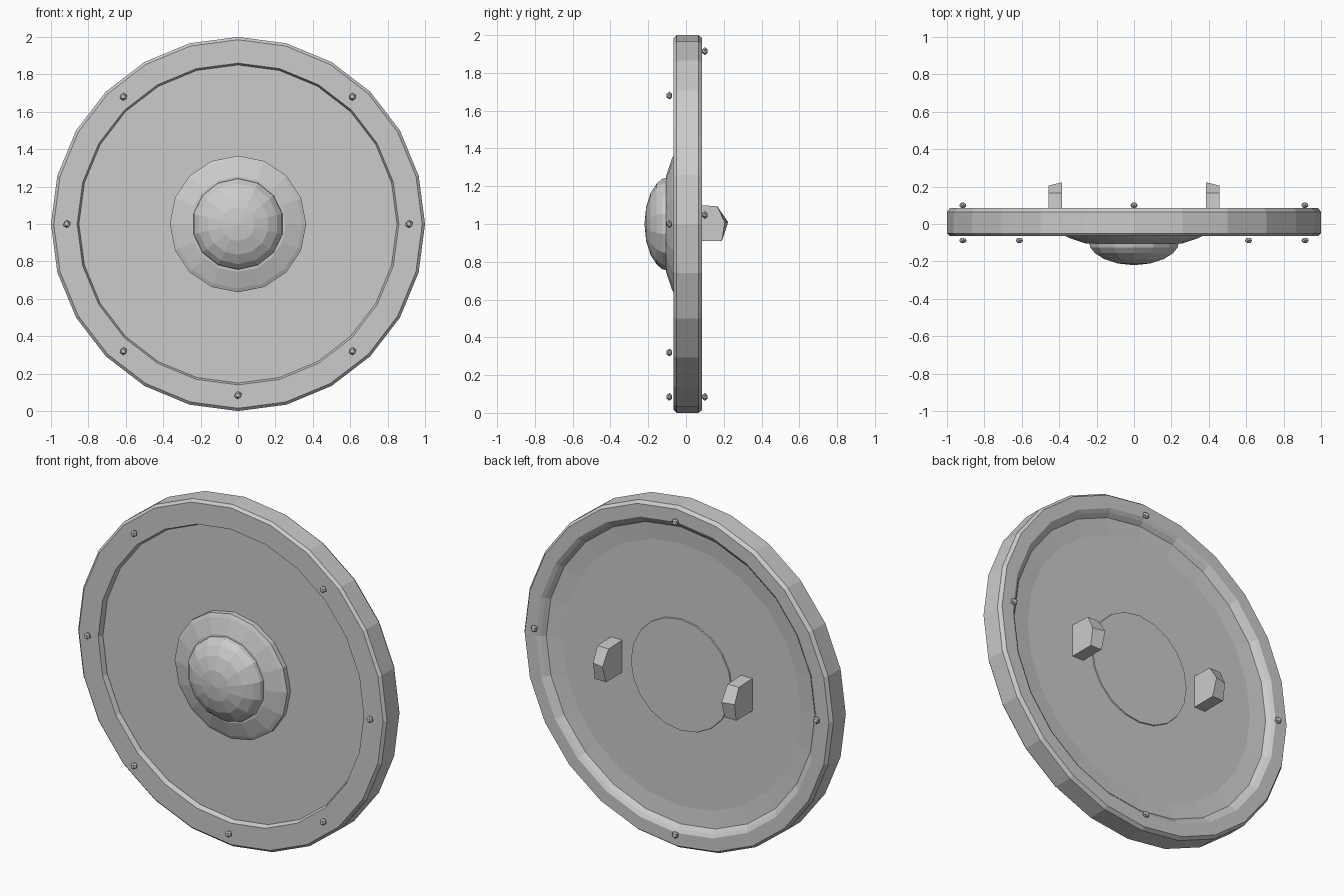
import bpy, bmesh, math
from mathutils import Vector

default = bpy.data.objects.get("Cube")
if default:
    bpy.data.objects.remove(default, do_unlink=True)


def make_object(name, bm, location=(0, 0, 0)):
    bmesh.ops.recalc_face_normals(bm, faces=bm.faces[:])
    mesh = bpy.data.meshes.new(name)
    bm.to_mesh(mesh)
    bm.free()
    obj = bpy.data.objects.new(name, mesh)
    obj.location = location
    bpy.context.collection.objects.link(obj)
    return obj


def lathe(name, profile, segments, closed=False):
    """Turn (radius, y) points about the shield's front-to-back axis."""
    bm = bmesh.new()
    verts = [bm.verts.new((0, y, r)) for r, y in profile]
    edges = [bm.edges.new(pair) for pair in zip(verts, verts[1:])]
    if closed:
        edges.append(bm.edges.new((verts[-1], verts[0])))
    bmesh.ops.spin(bm, geom=verts + edges, cent=(0, 0, 0), axis=(0, 1, 0),
                   angle=math.tau, steps=segments, use_duplicate=False)
    bmesh.ops.remove_doubles(bm, verts=bm.verts[:], dist=0.0005)
    return make_object(name, bm, (0, 0, 1))


# Rim: bevelled outer band, stepped inwards at the back
lathe("rim", [
    (0.86, -0.065), (0.985, -0.065), (1.0, -0.05), (1.0, 0.065),
    (0.985, 0.085), (0.91, 0.085), (0.89, 0.072), (0.865, 0.045),
    (0.85, 0.03), (0.85, -0.04),
], 24, closed=True)

# Panel: flat face, with a shallow sloping border behind
lathe("panel", [
    (0, -0.035), (0.87, -0.035), (0.87, 0.05), (0.77, 0.04), (0, 0.04),
], 24)

# Boss: flange, dome and back plate
lathe("boss_flange", [
    (0, -0.03), (0.365, -0.03), (0.365, -0.065), (0.345, -0.075),
    (0.255, -0.105), (0, -0.105),
], 16)
lathe("boss_dome", [
    (0, -0.1), (0.245, -0.1), (0.24, -0.125), (0.215, -0.155),
    (0.165, -0.187), (0.09, -0.211), (0, -0.22),
], 14)
lathe("boss_back_plate", [(0, 0.03), (0.33, 0.03), (0.325, 0.046), (0, 0.046)], 20)


# Grips: short five-sided strap ends, mirrored left and right
def grip(name, side):
    outline = [(0.035, 0.10), (0.165, 0.095), (0.215, 0.01), (0.19, -0.09), (0.035, -0.09)]
    bm = bmesh.new()
    inner = [bm.verts.new((side * 0.385, y, z)) for y, z in outline]
    outer = [bm.verts.new((side * 0.458, y, z)) for y, z in outline]
    inner[2].co.y += 0.008
    outer[2].co.y -= 0.01
    bm.faces.new(inner)
    bm.faces.new(outer)
    for i in range(len(outline)):
        j = (i + 1) % len(outline)
        bm.faces.new((inner[i], inner[j], outer[j], outer[i]))
    make_object(name, bm, (0, 0, 1))


grip("left_grip", 1)
grip("right_grip", -1)


# Rivets: small faceted studs around both sides of the rim
def rivet(name, angle, y):
    bm = bmesh.new()
    bmesh.ops.create_icosphere(bm, subdivisions=1, radius=0.021)
    bmesh.ops.scale(bm, vec=Vector((1, 0.8, 1)), verts=bm.verts[:])
    a = math.radians(angle)
    make_object(name, bm, (0.915 * math.sin(a), y, 1 + 0.915 * math.cos(a)))


for i, angle in enumerate((42, 90, 138, 180, 222, 270, 318)):
    rivet(f"front_rivet_{i + 1}", angle, -0.088)
for i, angle in enumerate((0, 87, 180, 270)):
    rivet(f"back_rivet_{i + 1}", angle, 0.1)
